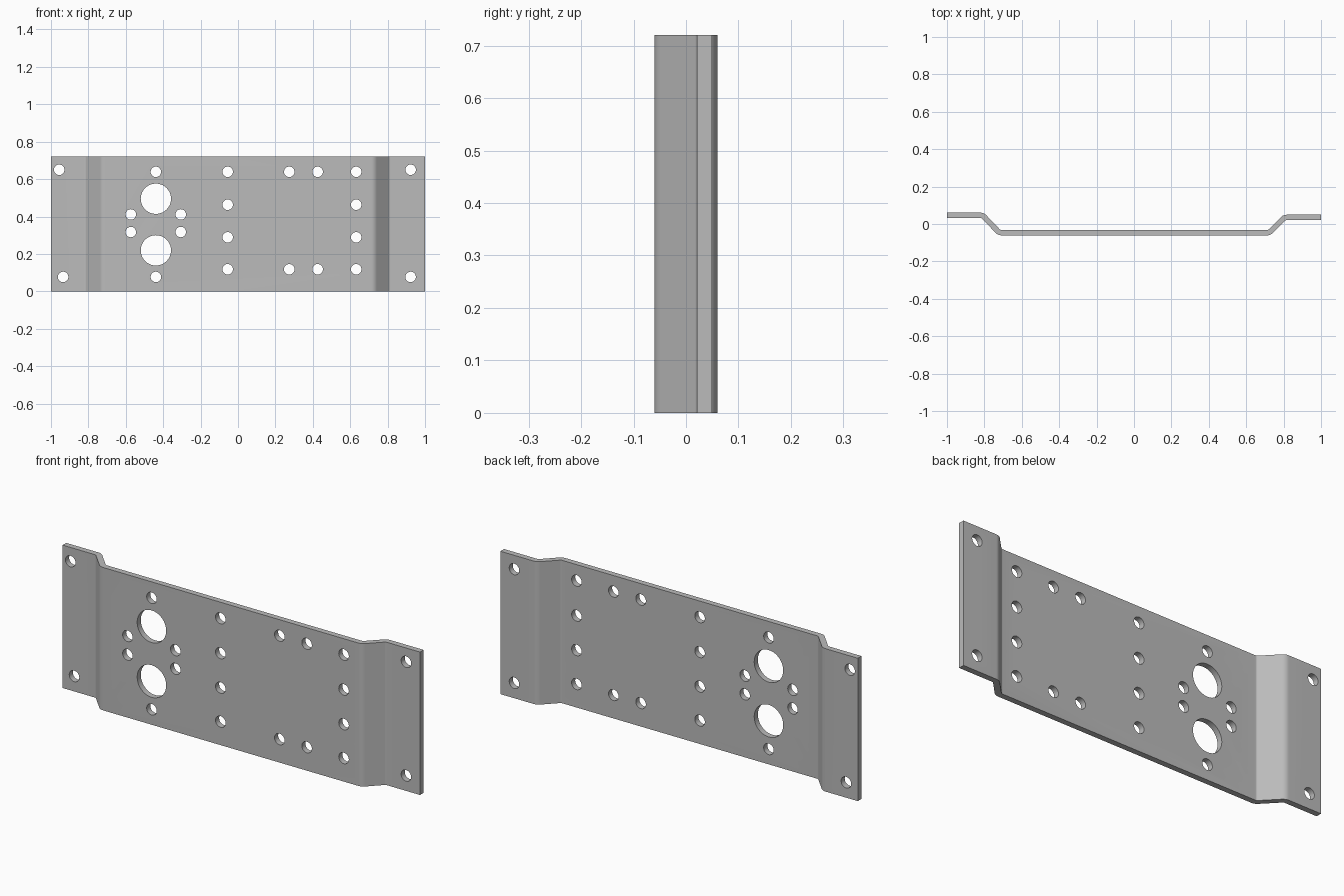
import bpy, bmesh, math
from mathutils import Vector, Matrix

cube = bpy.data.objects.get("Cube")
if cube:
    bpy.data.objects.remove(cube, do_unlink=True)

HEIGHT, THICK, BEND = 0.72, 0.029, 0.027
SMALL, LARGE = 0.028, 0.081

# Sheet metal material
metal = bpy.data.materials.new("grey_metal")
metal.use_nodes = True
GREY = (0.5, 0.5, 0.5, 1)
metal.diffuse_color = GREY
metal.node_tree.nodes["Principled BSDF"].inputs["Base Color"].default_value = GREY


def bent_sheet(path, radius, thick, steps=6):
    """Outline of a sheet that follows a centre line with rounded bends."""
    pts = [Vector(p) for p in path]
    turn90 = lambda d: Vector((-d.y, d.x))
    dirs = [(b - a).normalized() for a, b in zip(pts, pts[1:])]
    line = [(pts[0], turn90(dirs[0]))]
    for p, d0, d1 in zip(pts[1:-1], dirs, dirs[1:]):
        angle = math.atan2(d0.cross(d1), d0.dot(d1))
        side = math.copysign(1, angle)
        start = p - d0 * radius * math.tan(abs(angle) / 2)
        n0 = turn90(d0)
        centre = start + n0 * side * radius
        for i in range(steps + 1):
            n = Matrix.Rotation(angle * i / steps, 2) @ n0
            line.append((centre - n * side * radius, n))
    line.append((pts[-1], turn90(dirs[-1])))
    back = [p + n * thick / 2 for p, n in line]
    front = [p - n * thick / 2 for p, n in line]
    return front + back[::-1]


def make_object(name, bm):
    bmesh.ops.recalc_face_normals(bm, faces=bm.faces)
    mesh = bpy.data.meshes.new(name)
    bm.to_mesh(mesh)
    bm.free()
    mesh.materials.append(metal)
    obj = bpy.data.objects.new(name, mesh)
    bpy.context.collection.objects.link(obj)
    return obj


# Plate: recessed web with a raised flange at each end
centre_line = [(-1, 0.046), (-0.809, 0.046), (-0.721, -0.046),
               (0.724, -0.046), (0.804, 0.035), (1, 0.035)]
bm = bmesh.new()
base = bm.faces.new([bm.verts.new((p.x, p.y, 0))
                     for p in bent_sheet(centre_line, BEND, THICK)])
grown = bmesh.ops.extrude_face_region(bm, geom=[base])["geom"]
bmesh.ops.translate(bm, vec=(0, 0, HEIGHT),
                    verts=[v for v in grown if isinstance(v, bmesh.types.BMVert)])
plate = make_object("mounting_plate", bm)

# Hole positions (x, z), grouped by pattern
rows = (0.118, 0.289, 0.463, 0.639)
holes = [(-0.956, 0.65), (-0.935, 0.077), (0.923, 0.65), (0.923, 0.077)]
holes += [(x, z) for x in (-0.055, 0.632) for z in rows]
holes += [(x, z) for x in (0.274, 0.426) for z in (rows[0], rows[-1])]
holes += [(-0.439, z) for z in (0.077, 0.639)]
holes += [(x, z) for x in (-0.573, -0.306) for z in (0.317, 0.411)]
bores = [(x, z, SMALL) for x, z in holes]
bores += [(-0.439, z, LARGE) for z in (0.219, 0.495)]

# Drill all holes with one cutter
bm = bmesh.new()
for x, z, r in bores:
    place = Matrix.Translation((x, 0, z)) @ Matrix.Rotation(math.pi / 2, 4, "X")
    bmesh.ops.create_cone(bm, cap_ends=True, segments=40, radius1=r, radius2=r,
                          depth=0.4, matrix=place)
cutter = make_object("hole_cutter", bm)
cutter.hide_render = True

drill = plate.modifiers.new("holes", "BOOLEAN")
drill.operation = "DIFFERENCE"
drill.solver = "EXACT"
drill.object = cutter
bpy.ops.object.select_all(action="DESELECT")
plate.select_set(True)
bpy.context.view_layer.objects.active = plate
bpy.ops.object.modifier_apply(modifier=drill.name)
bpy.data.objects.remove(cutter, do_unlink=True)

# Smooth bends and bores, crisp edges
bpy.ops.object.shade_smooth_by_angle(angle=math.radians(30))
